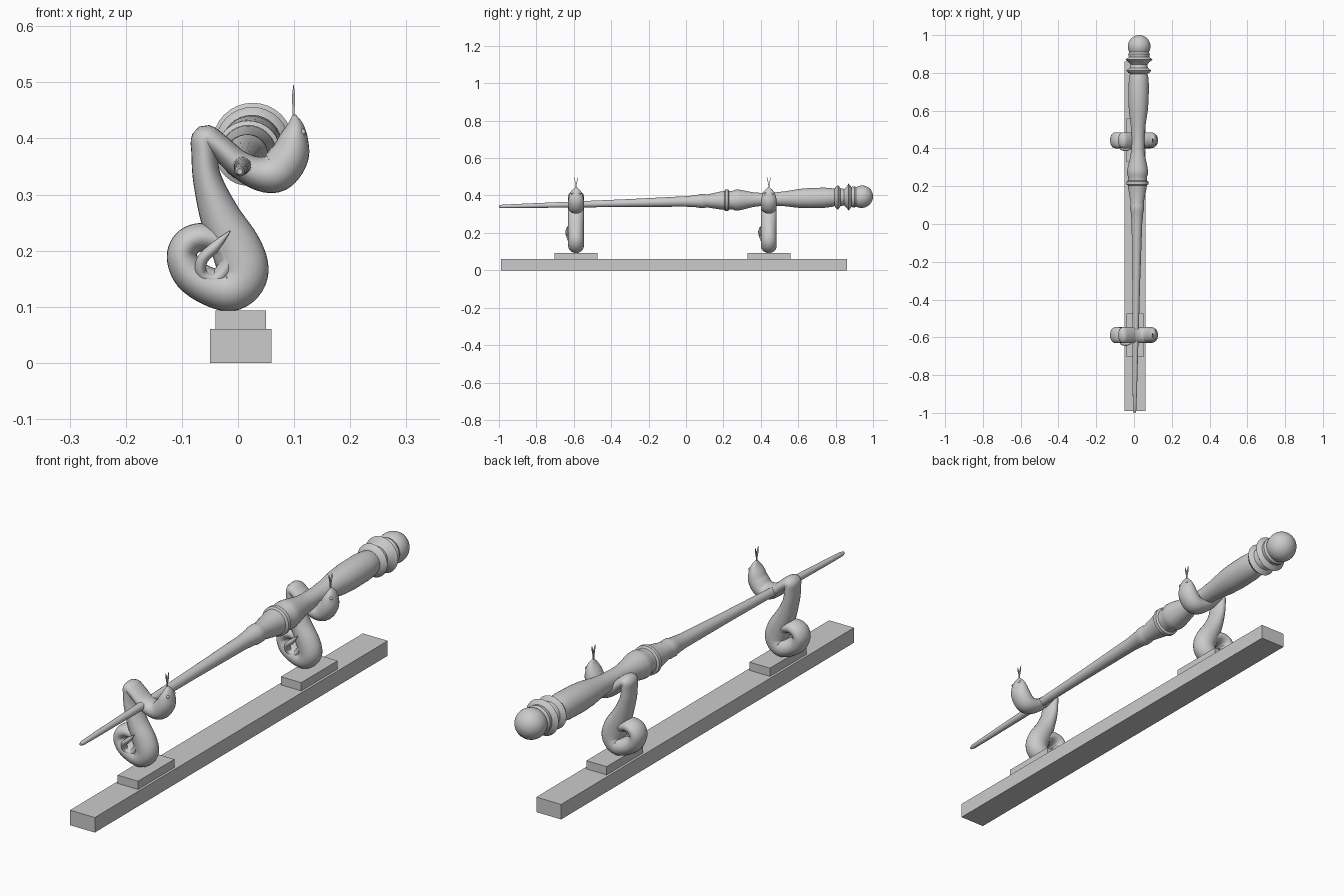
import bpy, bmesh, math
from mathutils import Vector

if "Cube" in bpy.data.objects:
    bpy.data.objects.remove(bpy.data.objects["Cube"])


def finish(name, bm, smooth=True, angle=40):
    bmesh.ops.recalc_face_normals(bm, faces=bm.faces)
    me = bpy.data.meshes.new(name)
    bm.to_mesh(me)
    bm.free()
    ob = bpy.data.objects.new(name, me)
    bpy.context.collection.objects.link(ob)
    if smooth:
        bpy.ops.object.select_all(action='DESELECT')
        ob.select_set(True)
        bpy.context.view_layer.objects.active = ob
        bpy.ops.object.shade_smooth_by_angle(angle=math.radians(angle))
    return ob


def box(name, x0, x1, y0, y1, z0, z1):
    bm = bmesh.new()
    bmesh.ops.create_cube(bm, size=1)
    for v in bm.verts:
        v.co = ((x0 + x1) / 2 + v.co.x * (x1 - x0),
                (y0 + y1) / 2 + v.co.y * (y1 - y0),
                (z0 + z1) / 2 + v.co.z * (z1 - z0))
    return finish(name, bm, False)


def skin(bm, rings):
    loops = [[bm.verts.new(p) for p in r] for r in rings]
    n = len(loops[0])
    for a, b in zip(loops, loops[1:]):
        for i in range(n):
            bm.faces.new((a[i], a[(i + 1) % n], b[(i + 1) % n], b[i]))
    bm.faces.new(loops[0])
    bm.faces.new(loops[-1])


def smooth_path(pts, steps):
    # Catmull-Rom through rows of any length
    P = [pts[0]] + pts + [pts[-1]]
    out = []
    for k in range(len(pts) - 1):
        a, b, c, d = P[k:k + 4]
        for s in range(steps):
            t = s / steps
            out.append([0.5 * (2 * q + (r - p) * t + (2 * p - 5 * q + 4 * r - w) * t * t
                               + (3 * q - p - 3 * r + w) * t ** 3)
                        for p, q, r, w in zip(a, b, c, d)])
    return out + [list(pts[-1])]


# Serpent centre line: x, z, y offset, radius in x-z, radius in y
SNAKE = [
    (.100, .442, 0, .003, .006), (.102, .422, 0, .016, .026),
    (.099, .398, 0, .027, .037), (.091, .368, 0, .035, .042),
    (.068, .340, 0, .036, .042), (.036, .338, 0, .030, .042),
    (.000, .356, 0, .024, .042), (-.034, .386, 0, .022, .042),
    (-.058, .400, 0, .024, .042), (-.060, .372, 0, .023, .042),
    (-.054, .325, 0, .026, .042), (-.032, .262, 0, .036, .042),
    (-.002, .202, 0, .045, .042), (.009, .160, 0, .045, .042),
    (-.012, .132, 0, .040, .042), (-.050, .136, 0, .034, .042),
    (-.085, .158, 0, .031, .042), (-.100, .190, 0, .027, .042),
    (-.089, .215, 0, .026, .042), (-.062, .224, 0, .025, .040),
    (-.032, .212, 0, .022, .036), (-.018, .180, -.004, .018, .032),
    (-.038, .150, -.012, .014, .025), (-.064, .157, -.026, .011, .017),
    (-.064, .183, -.040, .010, .013), (-.040, .208, -.046, .009, .011),
    (-.014, .235, -.046, .001, .001)]


def serpent(name, y):
    path = smooth_path(SNAKE, 6)
    rings = []
    for i, (x, z, dy, r, ry) in enumerate(path):
        a, b = path[max(i - 1, 0)], path[min(i + 1, len(path) - 1)]
        t = Vector((b[0] - a[0], b[1] - a[1])).normalized()
        rings.append([(x - t.y * r * math.cos(u), y + dy + ry * math.sin(u),
                       z + t.x * r * math.cos(u))
                      for u in (2 * math.pi * k / 24 for k in range(24))])
    bm = bmesh.new()
    skin(bm, rings)
    finish(name + "_body", bm, angle=60)
    # eyes
    bm = bmesh.new()
    for s in (-1, 1):
        r = bmesh.ops.create_uvsphere(bm, u_segments=12, v_segments=8, radius=.006)
        bmesh.ops.translate(bm, verts=r['verts'], vec=(.115, y + s * .020, .411))
    finish(name + "_eyes", bm)
    # forked tongue
    bm = bmesh.new()
    for s in (-1, 1):
        rows = [(.0, .430, .002), (.001, .455, .002), (.005, .475, .003), (.010, .495, .0005)]
        skin(bm, [[(.099 + w * i, y + s * dy + .0015 * j, z)
                   for i, j in ((-1, -1), (1, -1), (1, 1), (-1, 1))] for dy, z, w in rows])
    finish(name + "_tongue", bm, False)


# Base plank and the two serpent stands
box("base", -.05, .06, -.99, .86, 0, .06)
for name, y in (("front_serpent", -.588), ("rear_serpent", .443)):
    box(name + "_pad", -.04, .05, y - .115, y + .115, .06, .093)
    serpent(name, y)

# Turned rod: position along y, radius
ROD = [(-1, .005), (-.985, .009), (-.9, .011), (-.6, .016), (-.3, .021), (0, .028),
       (.06, .033), (.075, .037), (.10, .037), (.11, .034), (.19, .049), (.205, .050),
       (.21, .058), (.225, .058), (.23, .050), (.25, .050), (.265, .056), (.285, .055),
       (.31, .050), (.36, .039), (.40, .035), (.47, .035), (.53, .040), (.60, .050),
       (.66, .054), (.74, .054), (.78, .050), (.795, .046), (.80, .056), (.813, .066),
       (.826, .048), (.845, .044), (.858, .056), (.87, .072), (.884, .054), (.90, .057)]
ROD += [(.94 + .06 * math.sin(a), .06 * math.cos(a))
        for a in (math.radians(-30 + 10 * k) for k in range(12))] + [(1, .002)]
bm = bmesh.new()
skin(bm, [[(.003 + .0125 * (y + 1) + r * math.cos(u), y,
            .341 + .027 * (y + 1) + r * math.sin(u))
           for u in (2 * math.pi * k / 32 for k in range(32))] for y, r in ROD])
finish("turned_rod", bm, angle=35)
